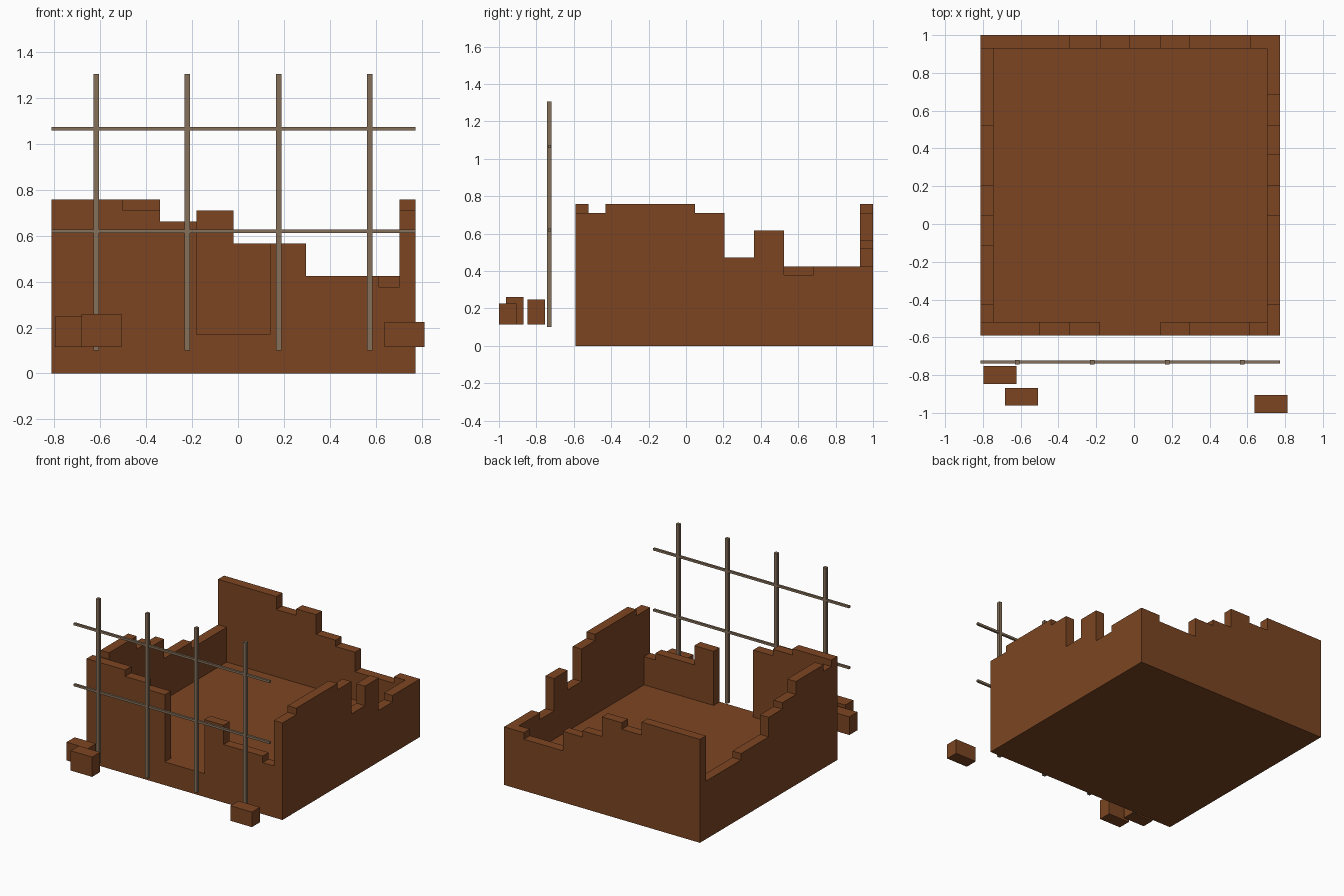
import bpy, bmesh
from mathutils import Vector

if "Cube" in bpy.data.objects:
    bpy.data.objects.remove(bpy.data.objects["Cube"])


def material(name, rgb):
    m = bpy.data.materials.new(name)
    m.diffuse_color = (*rgb, 1.0)
    m.use_nodes = True
    m.node_tree.nodes["Principled BSDF"].inputs["Base Color"].default_value = m.diffuse_color
    return m


BRICK = material("brick_brown", (0.202, 0.060, 0.016))
WOOD = material("weathered_wood", (0.235, 0.162, 0.102))


def finish(name, bm, mat):
    bmesh.ops.recalc_face_normals(bm, faces=bm.faces)
    me = bpy.data.meshes.new(name)
    bm.to_mesh(me)
    bm.free()
    me.materials.append(mat)
    ob = bpy.data.objects.new(name, me)
    bpy.context.collection.objects.link(ob)
    return ob


def box(name, x0, x1, y0, y1, z0, z1, mat):
    bm = bmesh.new()
    bmesh.ops.create_cube(bm, size=1)
    for v in bm.verts:
        v.co = Vector((x1 if v.co.x > 0 else x0,
                       y1 if v.co.y > 0 else y0,
                       z1 if v.co.z > 0 else z0))
    return finish(name, bm, mat)


def broken_wall(name, axis, start, steps, near, far):
    """Stepped outline along one axis: steps are (end, height), extruded from near to far."""
    outline = [(start, 0)]
    pos = start
    for end, height in steps:
        outline += [(pos, height), (end, height)]
        pos = end
    outline.append((pos, 0))
    place = (lambda a, z: (a, near, z)) if axis == "x" else (lambda a, z: (near, a, z))
    shift = (0, far - near, 0) if axis == "x" else (far - near, 0, 0)
    bm = bmesh.new()
    face = bm.faces.new([bm.verts.new(place(a, z)) for a, z in outline])
    out = bmesh.ops.extrude_face_region(bm, geom=[face], use_keep_orig=True)
    bmesh.ops.translate(bm, vec=shift,
                        verts=[g for g in out["geom"] if isinstance(g, bmesh.types.BMVert)])
    return finish(name, bm, BRICK)


# Ruined shell: outer and inner wall faces
X0, X1, Y0, Y1 = -0.813, 0.773, -0.59, 1.0
T = 0.07
FLOOR = 0.17

box("floor", X0 + T, X1 - T, Y0 + T, Y1 - T, 0, FLOOR, BRICK)

# The low step at FLOOR height is the doorway
broken_wall("front_wall", "x", X0,
            [(-0.50, 0.757), (-0.34, 0.71), (-0.18, 0.662), (0.14, FLOOR),
             (0.297, 0.566), (0.613, 0.425), (X1 - T, 0.377)], Y0, Y0 + T)
broken_wall("back_wall", "x", X0,
            [(-0.34, 0.757), (-0.18, 0.662), (-0.02, 0.71), (0.14, 0.566),
             (0.297, 0.52), (0.613, 0.377), (X1, 0.425)], Y1 - T, Y1)
broken_wall("left_wall", "y", Y0 + T,
            [(-0.43, 0.71), (-0.11, 0.757), (0.047, 0.662), (0.206, 0.615),
             (0.525, 0.472), (Y1 - T, 0.425)], X0, X0 + T)
broken_wall("right_wall", "y", Y0,
            [(-0.43, 0.71), (0.047, 0.757), (0.206, 0.71), (0.364, 0.472),
             (0.523, 0.615), (0.682, 0.377), (Y1 - T, 0.425)], X1 - T, X1)

# Scaffold: four upright posts and two long rails
YS = -0.731
for i in range(4):
    x = -0.617 + i * 0.397
    box(f"scaffold_post_{i + 1}", x - 0.012, x + 0.012, YS - 0.012, YS + 0.012,
        0.10, 1.305, WOOD)
for i, z in enumerate((0.62, 1.066)):
    box(f"scaffold_rail_{i + 1}", X0, X1, YS - 0.008, YS + 0.008, z - 0.008, z + 0.008, WOOD)

# Loose blocks fallen in front of the wall
for i, (x, y, top) in enumerate([(-0.709, -0.80, 0.248), (-0.595, -0.915, 0.26),
                                 (0.726, -0.953, 0.225)]):
    box(f"fallen_block_{i + 1}", x - 0.087, x + 0.087, y - 0.047, y + 0.047, 0.115, top, BRICK)
